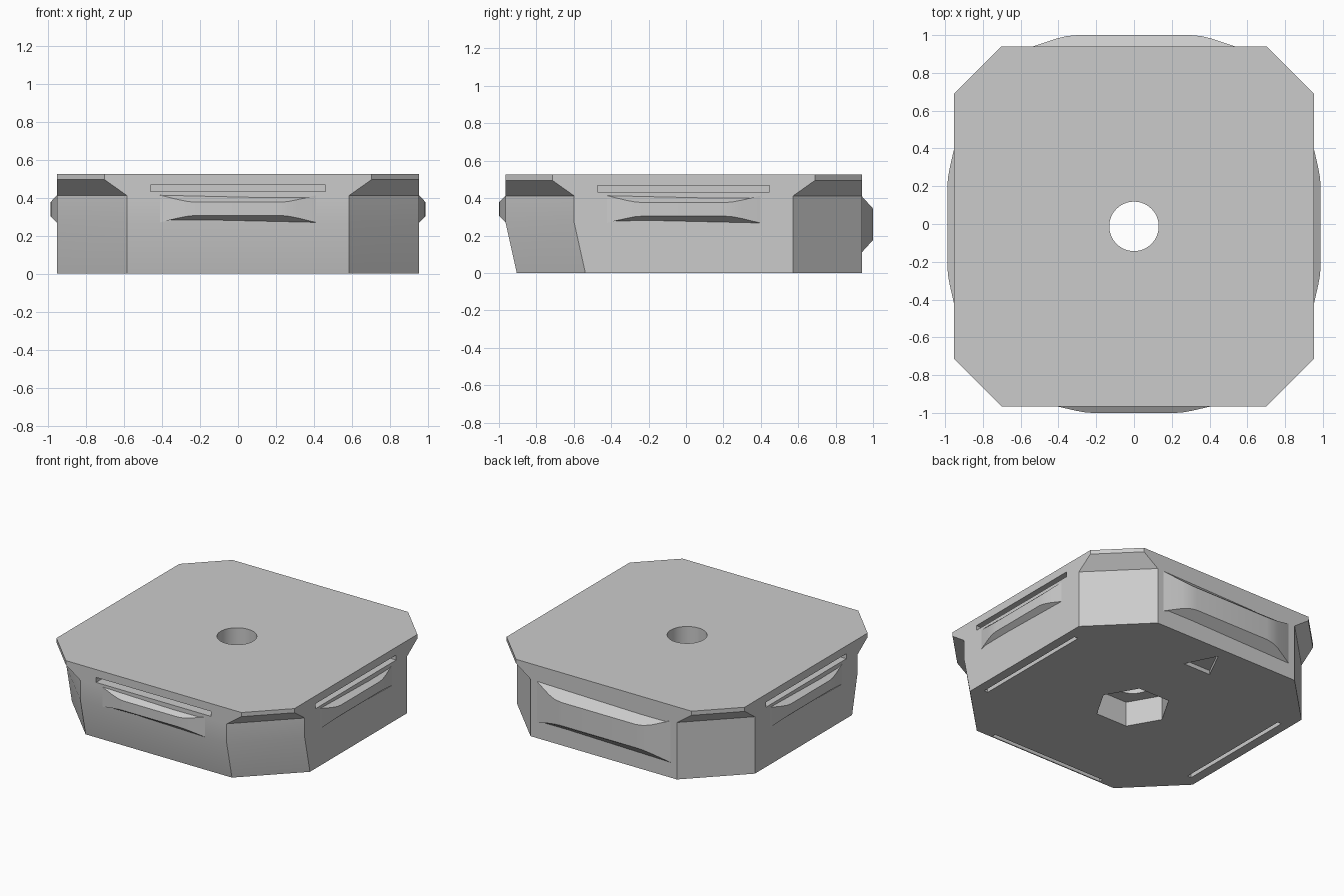
import bpy, bmesh, math
from mathutils import Matrix

if "Cube" in bpy.data.objects:
    bpy.data.objects.remove(bpy.data.objects["Cube"])

CY = -0.0125      # body centre in y
R = 0.9525        # body half width
grey = bpy.data.materials.new("light grey")
grey.diffuse_color = (0.6, 0.6, 0.6, 1)
grey.use_nodes = True
grey.node_tree.nodes["Principled BSDF"].inputs["Base Color"].default_value = grey.diffuse_color


def loft(name, rings, matrix=Matrix()):
    """Closed solid through rings with equal point counts."""
    bm = bmesh.new()
    loops = [[bm.verts.new(p) for p in ring] for ring in rings]
    n = len(loops[0])
    for a, b in zip(loops, loops[1:]):
        for i in range(n):
            j = (i + 1) % n
            bm.faces.new((a[i], a[j], b[j], b[i]))
    bm.faces.new(loops[0][::-1])
    bm.faces.new(loops[-1])
    bmesh.ops.recalc_face_normals(bm, faces=bm.faces)
    bm.transform(matrix)
    mesh = bpy.data.meshes.new(name)
    bm.to_mesh(mesh)
    bm.free()
    mesh.materials.append(grey)
    ob = bpy.data.objects.new(name, mesh)
    bpy.context.collection.objects.link(ob)
    return ob


def polygon(n, r, z):
    return [(r * math.cos(math.tau * i / n), r * math.sin(math.tau * i / n) + CY, z)
            for i in range(n)]


def smooth(ob, angle):
    bpy.ops.object.select_all(action='DESELECT')
    ob.select_set(True)
    bpy.context.view_layer.objects.active = ob
    bpy.ops.object.shade_smooth_by_angle(angle=math.radians(angle))


def side(turn):
    """Frame whose -y direction points out of the chosen side."""
    return Matrix.Translation((0, CY, 0)) @ Matrix.Rotation(math.radians(turn), 4, 'Z')


# body: octagon rings, undercut corners, lower front leaning inward
def octagon(z, cut, lean):
    a = R - cut
    pts = [(a, -R), (R, -a), (R, a), (a, R), (-a, R), (-R, a), (-R, -a), (-a, -R)]
    return [(x, y + CY + (lean if y < 0 else 0), z) for x, y in pts]


body = loft("body", [octagon(0, 0.367, 0.06), octagon(0.27, 0.367, 0),
                     octagon(0.412, 0.367, 0), octagon(0.495, 0.25, 0),
                     octagon(0.525, 0.25, 0)])

cutters = []
# round bolt hole and hexagonal pocket underneath
cutters.append(loft("bolt_hole", [polygon(48, 0.131, -0.1), polygon(48, 0.131, 0.7)]))
cutters.append(loft("hex_pocket", [polygon(6, 0.25, -0.1), polygon(6, 0.25, 0.18)]))

# triangular direction mark in the underside
tri = [(-0.11, 0.64), (0.11, 0.64), (0, 0.86)]
cutters.append(loft("arrow_mark", [[(x, y, z) for x, y in tri] for z in (-0.1, 0.03)]))

# bent label channels, open on the side and underneath
bend = [(-0.855, -0.1), (-0.885, -0.1), (-0.885, 0.432),
        (-1.1, 0.432), (-1.1, 0.468), (-0.855, 0.468)]
for turn in (0, 90, -90):
    cutters.append(loft("channel", [[(x, y, z) for y, z in bend] for x in (-0.46, 0.46)],
                        side(turn)))

for cutter in cutters:
    cutter.hide_render = True
    mod = body.modifiers.new(cutter.name, 'BOOLEAN')
    mod.operation = 'DIFFERENCE'
    mod.solver = 'EXACT'
    mod.object = cutter
    bpy.context.view_layer.objects.active = body
    bpy.ops.object.modifier_apply(modifier=mod.name)
    bpy.data.objects.remove(cutter, do_unlink=True)
smooth(body, 20)


# grips: rounded bulges with bevelled top and bottom
def grip(name, turn, half, low, high, rise):
    """half: (half width, depth) pairs; rise: bevel height per unit of depth."""
    outline = [(half[0][0], -0.02)] + half
    outline = [(-u, d) for u, d in outline] + [(u, d) for u, d in outline[::-1]]
    rings = [[(u, -R - d, z + s * max(d, 0) * rise) for u, d in outline]
             for z, s in ((low, 1), (high, -1))]
    smooth(loft(name, rings, side(turn)), 25)


small = [(0.41, 0), (0.31, 0.023), (0.26, 0.032), (0.22, 0.035)]
large = [(0.535, 0), (0.41, 0.042), (0.355, 0.055), (0.30, 0.06)]
grip("front_grip", 0, small, 0.27, 0.413, 1.05)
grip("right_grip", 90, small, 0.267, 0.413, 1.05)
grip("left_grip", -90, small, 0.267, 0.413, 1.05)
grip("back_grip", 180, large, 0.11, 0.41, 1.1)
